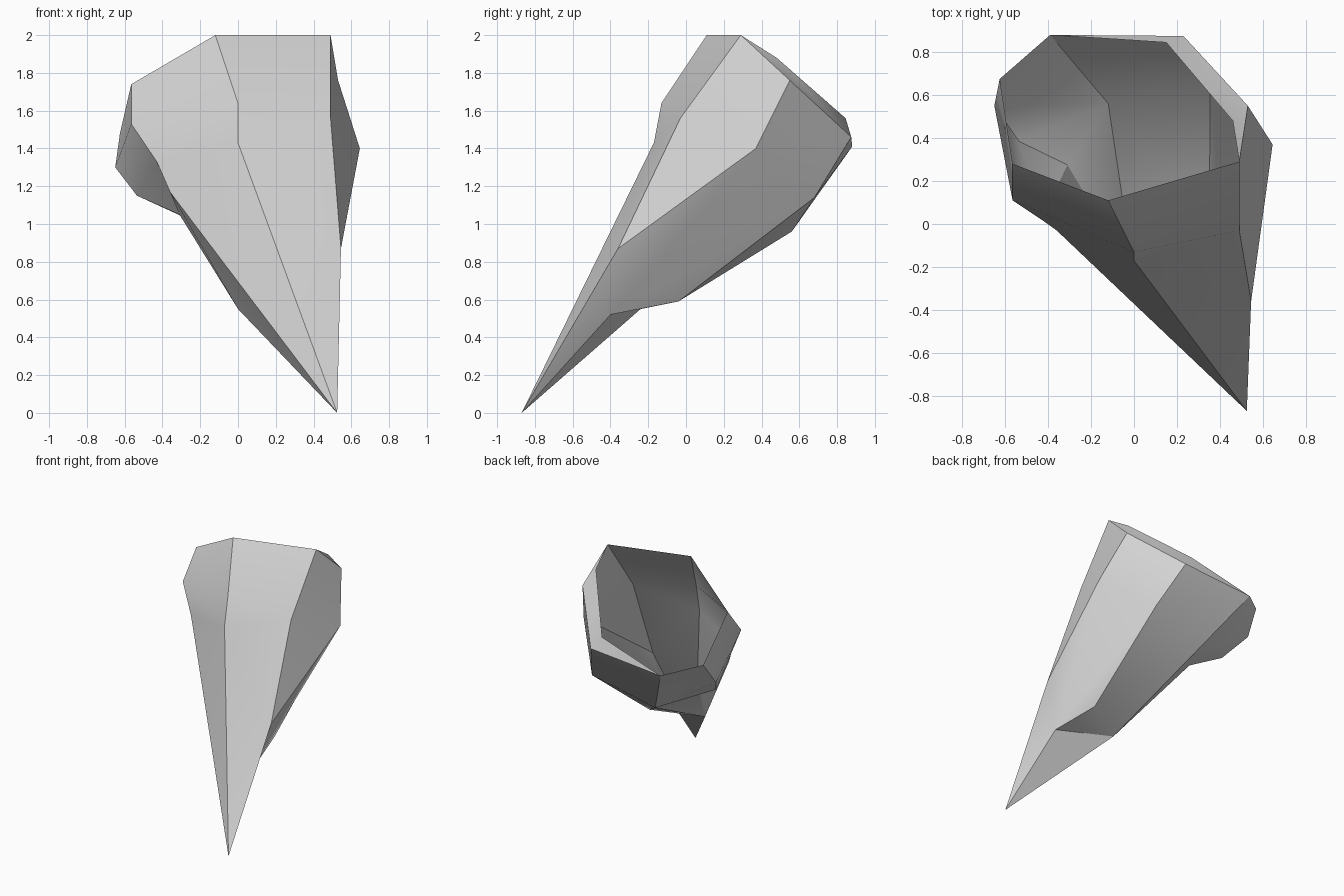
import bpy, bmesh, math

cube = bpy.data.objects.get("Cube")
if cube:
    bpy.data.objects.remove(cube, do_unlink=True)

# Single pale stone material
stone = bpy.data.materials.new("pale_grey_stone")
stone.use_nodes = True
grey = (0.65, 0.65, 0.65, 1.0)
stone.diffuse_color = grey
bsdf = next(n for n in stone.node_tree.nodes if n.type == 'BSDF_PRINCIPLED')
bsdf.inputs["Base Color"].default_value = grey
bsdf.inputs["Roughness"].default_value = 0.8

# Corner points along each ridge of the hollow shard
POINTS = {
    "tip": (0.525, -0.87, 0.0),
    # front ridge
    "front_low": (0.0, -0.17, 1.43), "front_mid": (0.0, -0.13, 1.64),
    "front_rim": (-0.12, 0.11, 2.0),
    # +x edge of the front panel
    "edge_low": (0.545, -0.36, 0.87), "edge_mid": (0.49, -0.03, 1.56),
    "edge_rim": (0.49, 0.29, 2.0),
    # +x side ridge
    "side_low": (0.43, -0.40, 0.52), "side_mid": (0.645, 0.37, 1.40),
    "side_top": (0.53, 0.55, 1.76),
    # bevelled rim at the back
    "bevel_a": (0.46, 0.48, 1.88), "bevel_b": (0.15, 0.845, 1.56),
    # underside ridges
    "under_low": (0.35, -0.04, 0.59), "under_mid": (0.355, 0.68, 1.14),
    "under_top": (0.23, 0.875, 1.46),
    "keel_low": (0.0, -0.24, 0.55), "keel_mid": (-0.12, 0.56, 0.96),
    "keel_rim": (-0.39, 0.88, 1.41),
    # -x edge of the front panel
    "wing_low": (-0.36, -0.03, 1.17), "wing_mid": (-0.43, 0.02, 1.33),
    "wing_top": (-0.565, 0.11, 1.53), "wing_rim": (-0.565, 0.28, 1.74),
    # -x bulge
    "bulge_low": (-0.31, 0.275, 1.05), "bulge_mid": (-0.535, 0.385, 1.15),
    "bulge_top": (-0.65, 0.55, 1.30), "bulge_rim": (-0.625, 0.675, 1.48),
}

# Pairs of ridges joined by strips of facets (a repeated point makes a triangle)
STRIPS = [
    # front panels
    ("tip front_low front_mid front_rim", "tip edge_low edge_mid edge_rim"),
    ("tip front_low front_low front_mid front_rim",
     "tip wing_low wing_mid wing_top wing_rim"),
    # +x side and rim bevel
    ("tip edge_low edge_low edge_mid edge_rim",
     "tip side_low side_mid side_mid side_top"),
    ("edge_rim bevel_a bevel_b keel_rim",
     "side_top side_top under_top under_top"),
    ("side_low side_mid side_top", "under_low under_mid under_top"),
    # underside and back
    ("tip side_low under_low", "tip keel_low keel_low"),
    ("under_low under_mid under_top", "keel_low keel_mid keel_rim"),
    ("tip keel_low", "wing_low bulge_low"),
    # -x side
    ("keel_low keel_mid keel_mid keel_mid keel_rim",
     "bulge_low bulge_low bulge_mid bulge_top bulge_rim"),
    ("wing_low wing_mid wing_top wing_top wing_rim",
     "bulge_low bulge_low bulge_mid bulge_top bulge_rim"),
]

bm = bmesh.new()
verts = {name: bm.verts.new(co) for name, co in POINTS.items()}


def bridge(first, second):
    """Fill facets between two ridges, dropping repeated corners."""
    a, b = first.split(), second.split()
    for i in range(len(a) - 1):
        corners = dict.fromkeys((a[i], a[i + 1], b[i + 1], b[i]))
        bm.faces.new([verts[c] for c in corners])


for first, second in STRIPS:
    bridge(first, second)

# Consistent outward normals, checked on the front panel
bmesh.ops.recalc_face_normals(bm, faces=bm.faces[:])
bm.faces.ensure_lookup_table()
if bm.faces[0].normal.y > 0:
    bmesh.ops.reverse_faces(bm, faces=bm.faces[:])

mesh = bpy.data.meshes.new("hollow_stone_shard")
bm.to_mesh(mesh)
bm.free()
mesh.materials.append(stone)
shard = bpy.data.objects.new("hollow_stone_shard", mesh)
bpy.context.collection.objects.link(shard)

# Soft facets with crisp ridges
bpy.ops.object.select_all(action='DESELECT')
shard.select_set(True)
bpy.context.view_layer.objects.active = shard
bpy.ops.object.shade_smooth_by_angle(angle=math.radians(30))
